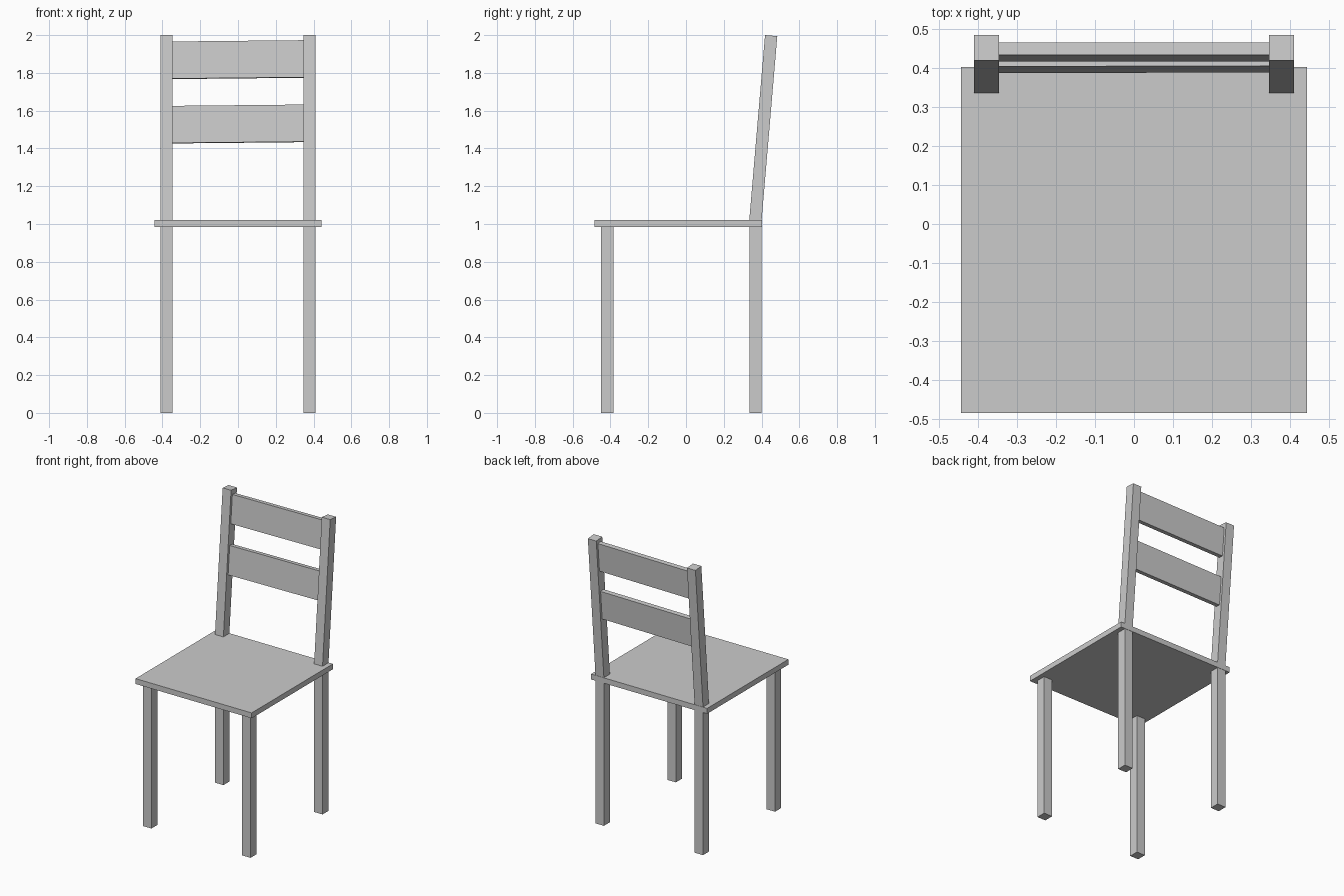
import bpy, bmesh
from mathutils import Matrix, Vector

if "Cube" in bpy.data.objects:
    bpy.data.objects.remove(bpy.data.objects["Cube"])


def box(name, lo, hi, frame=Matrix.Identity(4), tilt=0.0):
    """Box between two corners, tilted about its own depth axis, then placed in a frame."""
    lo, hi = Vector(lo), Vector(hi)
    bm = bmesh.new()
    bmesh.ops.create_cube(bm, size=1.0)
    local = (Matrix.Translation((lo + hi) / 2)
             @ Matrix.Rotation(tilt, 4, 'Y')
             @ Matrix.Diagonal((*(hi - lo), 1.0)))
    bm.transform(frame @ local)
    mesh = bpy.data.meshes.new(name)
    bm.to_mesh(mesh)
    bm.free()
    obj = bpy.data.objects.new(name, mesh)
    bpy.context.collection.objects.link(obj)
    return obj


def mirror_x(obj):
    mod = obj.modifiers.new("Mirror", 'MIRROR')
    mod.use_axis = (True, False, False)


X_IN, X_OUT = 0.346, 0.410      # legs and posts share these sides
SEAT_BOTTOM, SEAT_TOP = 0.984, 1.021

# Seat
box("seat", (-0.4425, -0.4835, SEAT_BOTTOM), (0.4425, 0.402, SEAT_TOP))

# Straight legs
for name, y in (("front_legs", -0.449), ("back_legs", 0.335)):
    mirror_x(box(name, (X_IN, y, 0.0), (X_OUT, y + 0.065, SEAT_BOTTOM)))

# Backrest frame: leans backward from the rear of the seat
lean = Matrix.Translation((0, 0.335, SEAT_TOP)) @ Matrix.Rotation(-0.085, 4, 'X')

# Back posts
mirror_x(box("back_posts", (X_IN, 0, -0.02), (X_OUT, 0.065, 0.9826), lean))

# Backrest slats, set very slightly crooked
for name, z in (("upper_slat", 0.855), ("lower_slat", 0.513)):
    box(name, (-0.355, 0.017, z - 0.0985), (0.355, 0.049, z + 0.0985), lean, tilt=-0.010)
